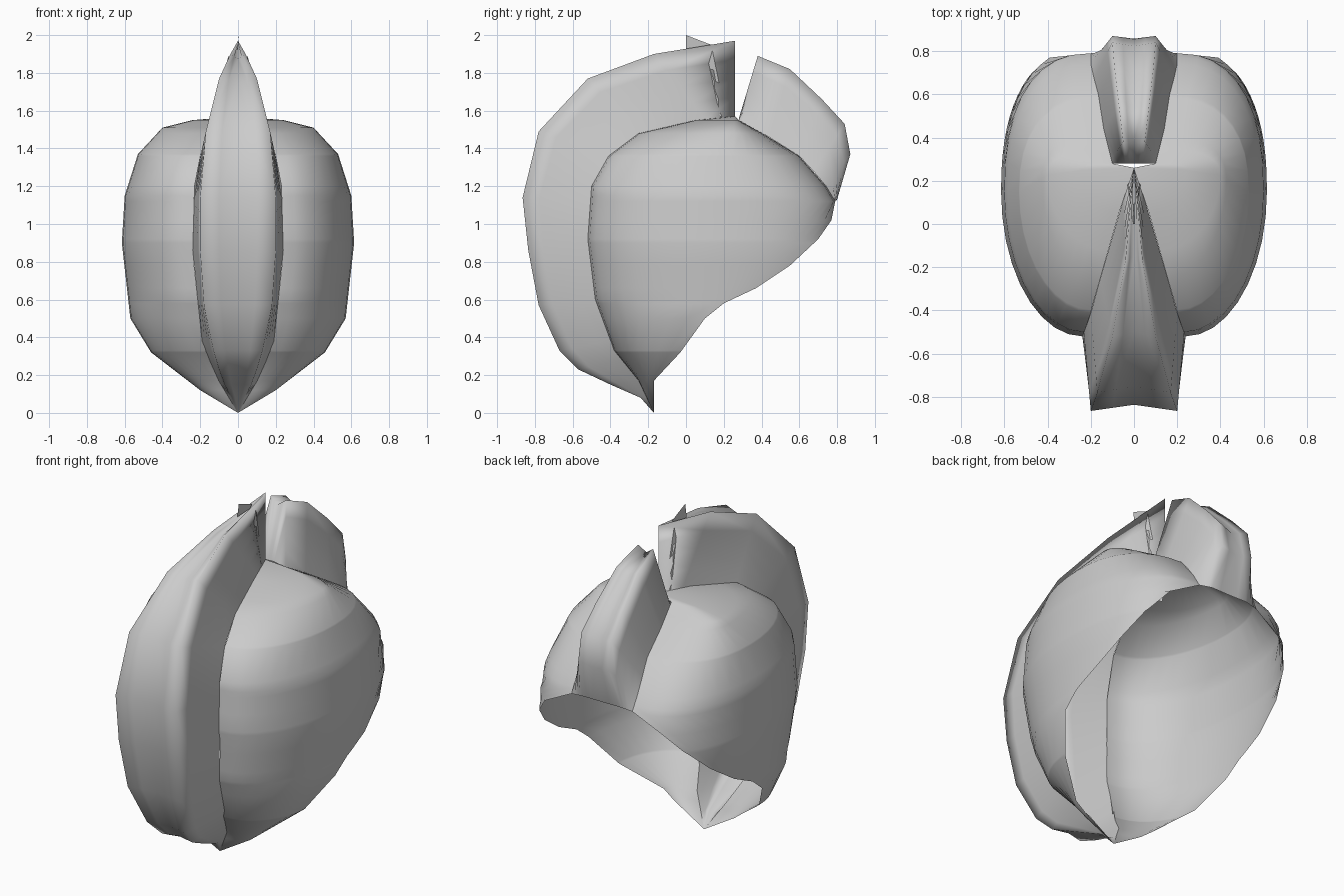
import bpy, bmesh
from math import sin, cos, asin, pi

old_cube = bpy.data.objects.get("Cube")
if old_cube:
    bpy.data.objects.remove(old_cube, do_unlink=True)

cloth = bpy.data.materials.new("pale grey cloth")
cloth.use_nodes = True
grey = (0.6, 0.6, 0.6, 1)
cloth.diffuse_color = grey
cloth.node_tree.nodes["Principled BSDF"].inputs["Base Color"].default_value = grey


def sample(profile, z):
    """Linear lookup in a list of (height, value) pairs."""
    if z <= profile[0][0]:
        return profile[0][1]
    for (low, a), (high, b) in zip(profile, profile[1:]):
        if z <= high:
            return a + (b - a) * (z - low) / (high - low)
    return profile[-1][1]


def mix(first, second, amount):
    return tuple(a + (b - a) * amount for a, b in zip(first, second))


def make_sheet(name, rows, mirrored=True):
    """Skin a grid of points into a smooth, optionally mirrored sheet."""
    bm = bmesh.new()
    grid = [[bm.verts.new(point) for point in row] for row in rows]
    for lower, upper in zip(grid, grid[1:]):
        for i in range(len(lower) - 1):
            bm.faces.new((lower[i], lower[i + 1], upper[i + 1], upper[i]))
    bmesh.ops.remove_doubles(bm, verts=bm.verts, dist=0.0005)
    mesh = bpy.data.meshes.new(name)
    bm.to_mesh(mesh)
    bm.free()
    mesh.materials.append(cloth)
    for face in mesh.polygons:
        face.use_smooth = True
    sheet = bpy.data.objects.new(name, mesh)
    bpy.context.collection.objects.link(sheet)
    if mirrored:
        mirror = sheet.modifiers.new("left and right halves", 'MIRROR')
        mirror.use_clip = True
    return sheet


# Profiles of the rounded body, each a list of (height, value)
half_width = [(0, 0), (.12, .2), (.32, .46), (.5, .57), (.9, .615), (1.15, .6),
              (1.37, .53), (1.51, .4), (1.55, .24), (1.57, 0)]
front_edge = [(0, -.17), (.17, -.25), (.33, -.38), (.6, -.48), (.92, -.52),
              (1.2, -.5), (1.36, -.41), (1.48, -.25), (1.55, .05), (1.57, .26)]
front_gap = [(0, 0), (.2, .12), (.38, .19), (.85, .24), (1.2, .23),
             (1.46, .18), (1.55, .07), (1.57, 0)]
back_edge = [(0, .82), (1.02, .82), (1.12, .79), (1.22, .73), (1.36, .6),
             (1.46, .44), (1.55, .28), (1.57, .26)]
back_gap = [(0, .2), (1.22, .2), (1.46, .14), (1.55, .1), (1.57, 0)]
rim = [(0, -.17), (.17, -.17), (.32, -.03), (.5, .1), (.58, .2), (.66, .37),
       (.78, .55), (.92, .7), (1.02, .77), (1.12, .83)]

QUARTER = 9


def body_row(z):
    """One level of the body, from the front ridge round to the back or rim."""
    width, front, back = (sample(p, z) for p in (half_width, front_edge, back_edge))
    gap = min(sample(front_gap, z), width)
    end_gap = min(sample(back_gap, z), width)
    edge = sample(rim, z)
    middle = min(.15 if z < 1.37 else .15 + .11 * (z - 1.37) / .2, edge)
    row = []
    for i in range(QUARTER):
        a = i / QUARTER * pi / 2
        row.append((gap + (width - gap) * sin(a),
                    middle + (front - middle) * cos(a), z))
    reach = min(1, (edge - middle) / (back - middle))
    stop = asin(reach ** (1 / .85))
    for i in range(QUARTER + 1):
        a = stop * i / QUARTER
        row.append((end_gap + (width - end_gap) * max(cos(a), 0) ** .85,
                    middle + (back - middle) * sin(a) ** .85, z))
    return row


levels = sorted({z for profile in (half_width, front_edge, rim) for z, _ in profile})
make_sheet("body_shell", [body_row(z) for z in levels])


def make_ridge(name, stations, edge, gap, inward):
    """Hollow raised fold; station = base height, crest y, crest z, crest half width."""
    rows = []
    for base_z, y, z, crest_width in stations:
        root_y = sample(edge, base_z)
        root = (sample(gap, base_z), root_y, base_z)
        crest = (crest_width, y, z)
        # shallow groove along the middle of the crest
        groove = (0, y + (root_y - y) * inward, z + (base_z - z) * inward)
        rows.append([groove, mix(groove, crest, .5), crest,
                     mix(crest, root, .25), mix(crest, root, .5),
                     mix(crest, root, .75), root])
    return make_sheet(name, rows)


make_ridge("front_ridge", [
    (1.57, .26, 1.97, 0), (1.555, -.17, 1.9, .04), (1.48, -.52, 1.77, .1),
    (1.36, -.78, 1.49, .17), (1.13, -.865, 1.14, .2), (.86, -.835, .86, .2),
    (.6, -.78, .57, .18), (.38, -.67, .33, .13), (.28, -.57, .23, .1),
    (.17, -.4, .15, .07), (.08, -.24, .08, .03), (0, -.17, 0, 0)],
    front_edge, front_gap, .08)

make_ridge("back_ridge", [
    (1.55, .28, 1.56, .04), (1.54, .38, 1.89, .05), (1.46, .55, 1.82, .07),
    (1.36, .72, 1.66, .09), (1.28, .84, 1.53, .1), (1.2, .87, 1.37, .1),
    (1.12, .8, 1.13, .12)],
    back_edge, back_gap, .1)

# Thin pinched folds where the cloth gathers at the crown
make_sheet("crown_fold_top", [[(.005, 0, 2), (0, .13, 1.95)],
                              [(-.005, 0, 1.92), (0, .12, 1.93)]], False)
make_sheet("crown_fold_side", [[(.02, .12, 1.85), (.02, .14, 1.92)],
                               [(.03, .18, 1.57), (.01, .21, 1.57)]])
make_sheet("inner_fold", [[(0, .14, 1.56), (.05, .24, 1.56)],
                          [(.01, .16, 1.4), (.03, .2, 1.36)]])
